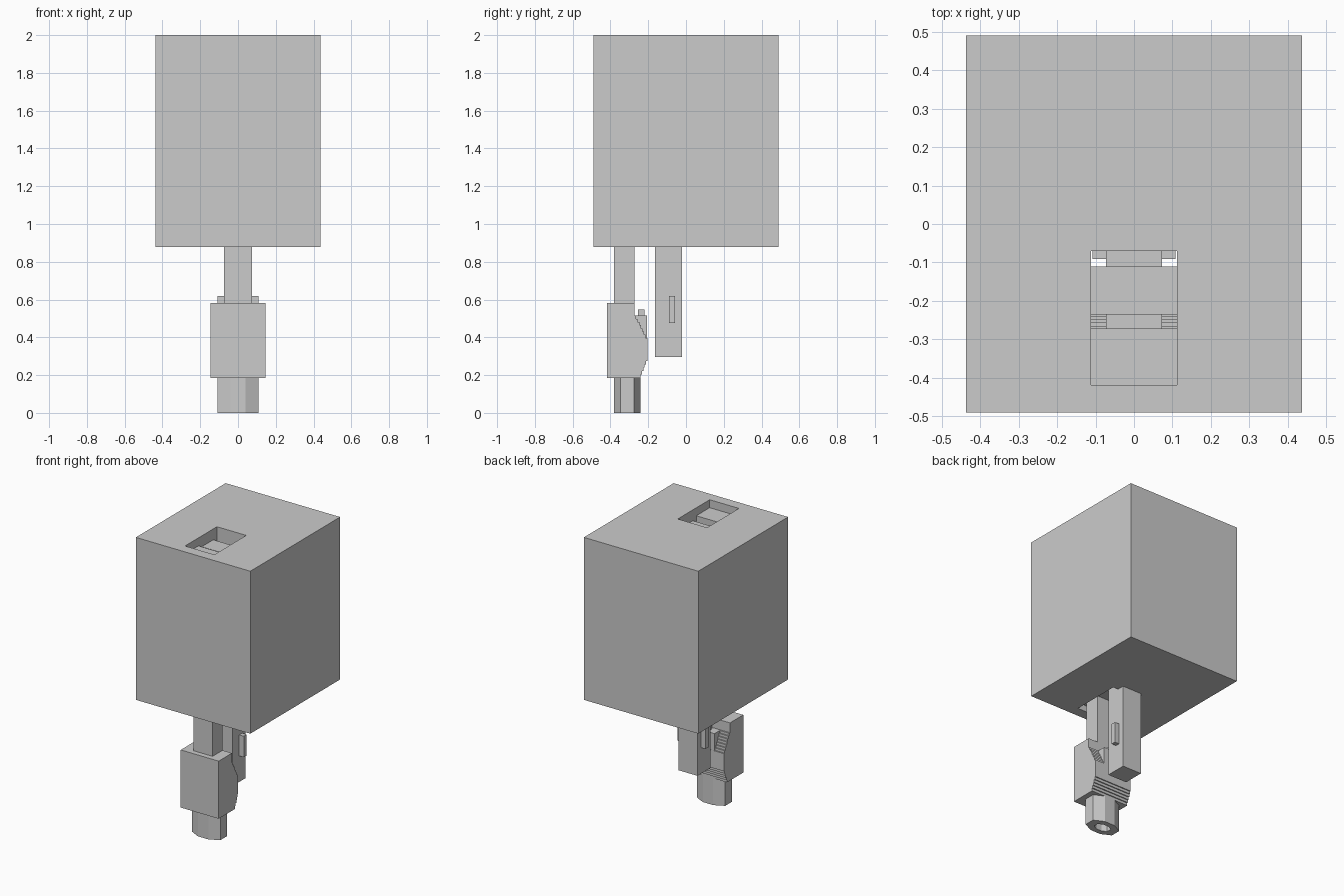
import bpy, bmesh

if "Cube" in bpy.data.objects:
    bpy.data.objects.remove(bpy.data.objects["Cube"])

def box(name, x, y, z):
    """Box from (min, max) ranges on each axis."""
    return prism_x(name, [(y[0], z[0]), (y[1], z[0]), (y[1], z[1]), (y[0], z[1])], x)

def finish(name, bm):
    bmesh.ops.recalc_face_normals(bm, faces=bm.faces)
    me = bpy.data.meshes.new(name)
    bm.to_mesh(me)
    bm.free()
    ob = bpy.data.objects.new(name, me)
    bpy.context.collection.objects.link(ob)
    return ob

def prism_x(name, pts, x):
    """Extrude a (y, z) outline along x."""
    bm = bmesh.new()
    f = bm.faces.new([bm.verts.new((x[0], p[0], p[1])) for p in pts])
    new = bmesh.ops.extrude_face_region(bm, geom=[f])['geom']
    bmesh.ops.translate(bm, vec=(x[1] - x[0], 0, 0),
                        verts=[v for v in new if isinstance(v, bmesh.types.BMVert)])
    return finish(name, bm)

def prism_z(name, pts, z):
    """Extrude an (x, y) outline along z."""
    bm = bmesh.new()
    f = bm.faces.new([bm.verts.new((p[0], p[1], z[0])) for p in pts])
    new = bmesh.ops.extrude_face_region(bm, geom=[f])['geom']
    bmesh.ops.translate(bm, vec=(0, 0, z[1] - z[0]),
                        verts=[v for v in new if isinstance(v, bmesh.types.BMVert)])
    return finish(name, bm)

def cut(ob, cutter):
    m = ob.modifiers.new('cut', 'BOOLEAN')
    m.operation = 'DIFFERENCE'
    m.solver = 'EXACT'
    m.object = cutter
    cutter.hide_render = True
    cutter.hide_viewport = True

def stairs(a, b, n):
    """Stepped line from a to b in (y, z); each step moves along y, then z."""
    pts = [a]
    dy, dz = (b[0] - a[0]) / n, (b[1] - a[1]) / n
    for i in range(n):
        pts.append((a[0] + dy * (i + 1), a[1] + dz * i))
        pts.append((a[0] + dy * (i + 1), a[1] + dz * (i + 1)))
    return pts

# large block with a rectangular shaft through it
block = box('main_block', (-0.437, 0.437), (-0.49, 0.49), (0.878, 2.0))
cut(block, box('shaft_cutter', (-0.112, 0.112), (-0.418, -0.07), (0.8, 2.1)))

# slides sitting inside the shaft
box('front_slide', (-0.115, 0.115), (-0.42, -0.272), (0.92, 1.945))
box('rear_slide', (-0.115, 0.115), (-0.235, -0.11), (0.92, 1.925))
box('slide_bridge', (-0.073, 0.073), (-0.273, -0.234), (0.92, 1.90))

# posts hanging below the block
box('front_post', (-0.073, 0.073), (-0.382, -0.273), (0.57, 0.95))
box('rear_post', (-0.073, 0.073), (-0.165, -0.02), (0.295, 0.95))
for side, s in (('left', -1), ('right', 1)):
    box(side + '_post_tab', sorted((0.07 * s, 0.108 * s)), (-0.091, -0.059), (0.475, 0.62))

# lower body with stepped back
outline = [(-0.418, 0.185), (-0.418, 0.583), (-0.273, 0.583)]
outline += stairs((-0.273, 0.515), (-0.205, 0.38), 8)
outline += stairs((-0.205, 0.275), (-0.24, 0.185), 5)
prism_x('lower_body', outline, (-0.145, 0.145))
box('back_rib', (-0.073, 0.073), (-0.28, -0.206), (0.30, 0.515))
box('rib_peg', (-0.02, 0.02), (-0.255, -0.22), (0.50, 0.548))

# eight-sided foot with a hollow end
def octagon(s):
    cx, cy = 0.0, -0.31
    p = [(0.108, 0.036), (0.04, 0.07), (-0.04, 0.07), (-0.108, 0.036),
         (-0.108, -0.036), (-0.04, -0.07), (0.04, -0.07), (0.108, -0.036)]
    return [(cx + x * s, cy + y * s) for x, y in p]

foot = prism_z('foot', octagon(1), (0, 0.19))
cut(foot, prism_z('foot_cutter', octagon(0.5), (-0.05, 0.12)))
